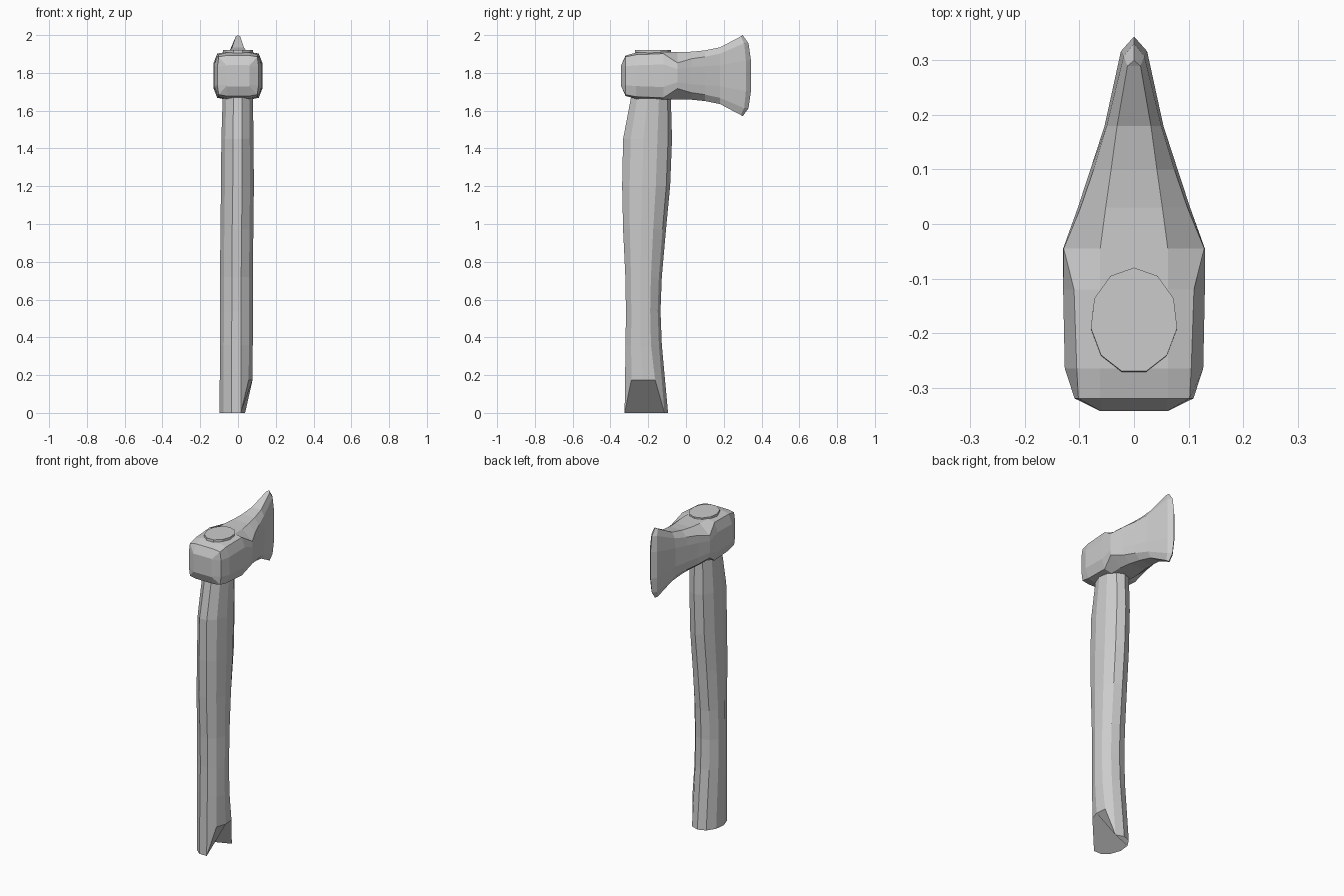
import bpy, bmesh
from math import sin, cos, pi


def loft(name, rings, cap_end=True):
    """Skin a list of equal-length vertex rings with flat faces."""
    bm = bmesh.new()
    rows = [[bm.verts.new(p) for p in ring] for ring in rings]
    n = len(rows[0])
    for lo, hi in zip(rows, rows[1:]):
        for i in range(n):
            j = (i + 1) % n
            bm.faces.new((lo[i], lo[j], hi[j], hi[i]))
    bm.faces.new(rows[0][::-1])
    if cap_end:
        bm.faces.new(rows[-1])
    bmesh.ops.remove_doubles(bm, verts=bm.verts, dist=0.0005)
    bmesh.ops.recalc_face_normals(bm, faces=bm.faces)
    mesh = bpy.data.meshes.new(name)
    bm.to_mesh(mesh)
    bm.free()
    obj = bpy.data.objects.new(name, mesh)
    bpy.context.collection.objects.link(obj)
    return obj


# Handle: eleven-sided, gently curved; columns are z, centre x, half width, y min, y max
SIDES = 11
handle_sections = [
    (0.00, -0.010, 0.088, -0.325, -0.095),
    (0.36, -0.009, 0.088, -0.320, -0.128),
    (0.54, -0.008, 0.088, -0.318, -0.135),
    (0.72, -0.008, 0.088, -0.321, -0.128),
    (0.97, -0.006, 0.088, -0.333, -0.106),
    (1.20, -0.003, 0.088, -0.338, -0.084),
    (1.45, -0.003, 0.086, -0.333, -0.074),
    (1.66, -0.001, 0.081, -0.293, -0.080),
    (1.92, 0.000, 0.080, -0.270, -0.080),
]
rings = []
for z, cx, half, y0, y1 in handle_sections:
    r = (y1 - y0) / (1 + cos(pi / SIDES))
    rings.append([(cx + half * sin(2 * pi * k / SIDES),
                   y1 - r + r * cos(2 * pi * k / SIDES), z)
                  for k in range(SIDES)])
# Slanted cut at the foot: lift three corners on the right side
for k in (2, 3, 4):
    x, y, z = rings[0][k]
    rings[0][k] = (x, y, 0.175)
loft("handle", rings)

# Axe head: twelve-sided sections along y, mirrored left/right and up/down.
# Columns: y, then half width and half height of the top, corner and side points
head_sections = [
    (-0.343, 0.058, 0.056, 0.061, 0.054, 0.062, 0.050),
    (-0.320, 0.062, 0.107, 0.102, 0.100, 0.109, 0.050),
    (-0.265, 0.062, 0.122, 0.105, 0.111, 0.127, 0.055),
    (-0.120, 0.062, 0.126, 0.110, 0.117, 0.130, 0.060),
    (-0.045, 0.062, 0.126, 0.129, 0.068, 0.130, 0.035),
    (0.030, 0.052, 0.127, 0.098, 0.090, 0.103, 0.045),
    (0.100, 0.042, 0.134, 0.074, 0.100, 0.080, 0.050),
    (0.180, 0.031, 0.150, 0.050, 0.117, 0.054, 0.056),
    (0.290, 0.012, 0.208, 0.019, 0.172, 0.024, 0.080),
    (0.300, 0.000, 0.215, 0.000, 0.172, 0.000, 0.080),
]
bows = {0.29: (0.0, 0.018, 0.027), 0.30: (0.0, 0.031, 0.044)}
MID_Z = 1.785
rings = []
for y, *w in head_sections:
    bow = bows.get(y, (0, 0, 0))
    quarter = [(w[2 * i], y + bow[i], w[2 * i + 1]) for i in range(3)]
    right = quarter + [(x, yy, -h) for x, yy, h in reversed(quarter)]
    ring = right + [(-x, yy, h) for x, yy, h in reversed(right)]
    rings.append([(x, yy, MID_Z + h) for x, yy, h in ring])
loft("axe_head", rings, cap_end=False)
